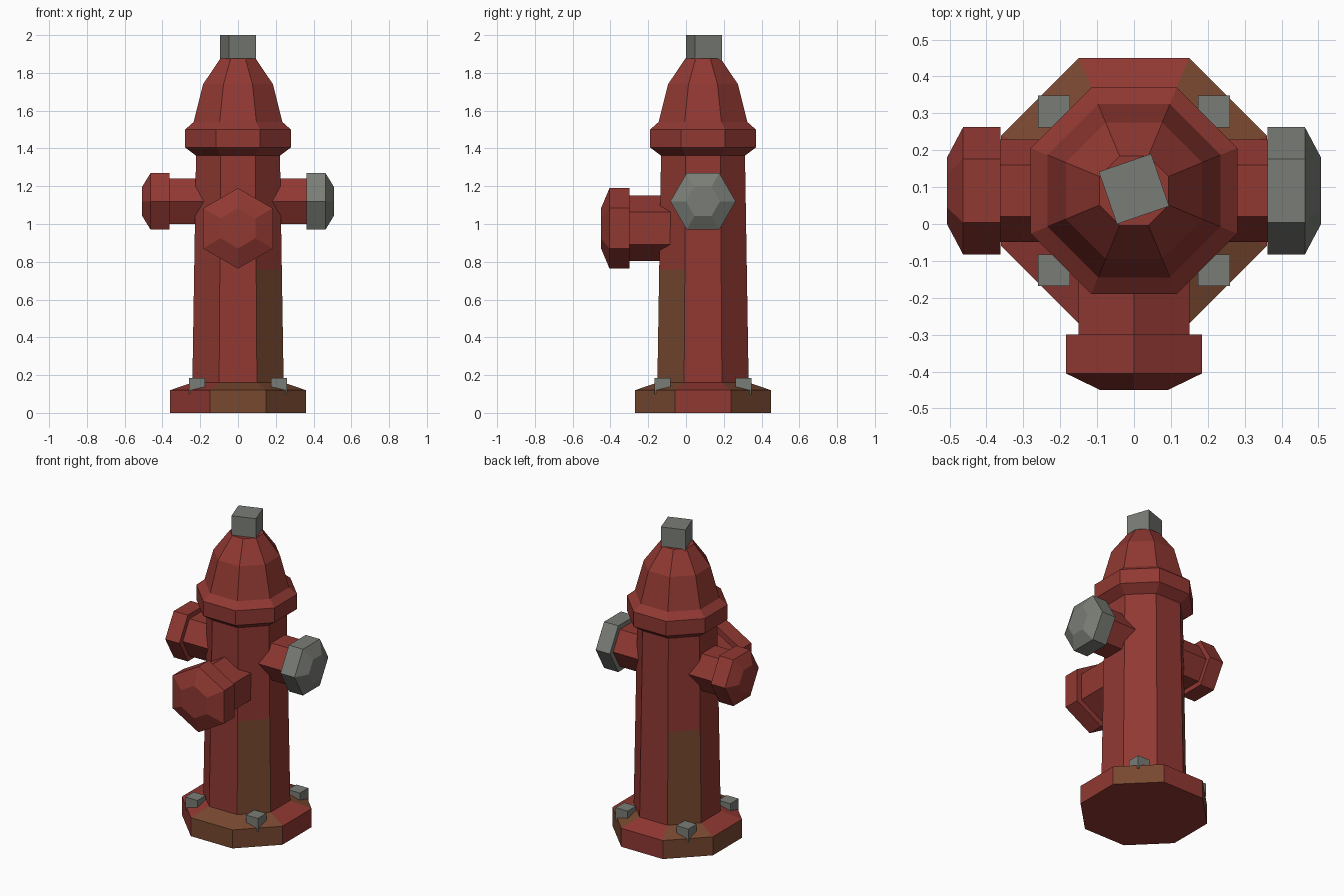
import bpy, bmesh, math
from mathutils import Matrix, Vector

if "Cube" in bpy.data.objects:
    bpy.data.objects.remove(bpy.data.objects["Cube"])

CY = 0.09  # y of the main vertical axis


def material(name, rgb):
    m = bpy.data.materials.new(name)
    m.diffuse_color = (*rgb, 1)
    m.use_nodes = True
    m.node_tree.nodes["Principled BSDF"].inputs["Base Color"].default_value = m.diffuse_color
    return m


RED = material("red paint", (0.283, 0.040, 0.032))
RUST = material("rust brown", (0.188, 0.065, 0.030))
GREY = material("grey metal", (0.195, 0.205, 0.181))


def loft(name, sides, rings, mats, matrix, phase, rule=None):
    """Stack regular polygons (radius, height) along local z and cap the ends."""
    bm = bmesh.new()
    loops = []
    for r, h in rings:
        angles = [phase + i * math.tau / sides for i in range(sides)]
        loops.append([bm.verts.new((r * math.cos(a), r * math.sin(a), h)) for a in angles])
    for a, b in zip(loops, loops[1:]):
        for i in range(sides):
            j = (i + 1) % sides
            bm.faces.new((a[i], a[j], b[j], b[i]))
    bm.faces.new(loops[0][::-1])
    bm.faces.new(loops[-1])
    bm.transform(matrix)
    bm.normal_update()
    if rule:
        for f in bm.faces:
            f.material_index = int(rule(f))
    return finish(name, bm, mats)


def finish(name, bm, mats):
    me = bpy.data.meshes.new(name)
    bm.to_mesh(me)
    bm.free()
    for m in mats:
        me.materials.append(m)
    ob = bpy.data.objects.new(name, me)
    bpy.context.collection.objects.link(ob)
    return ob


def octagon(name, rings, rule=None):
    """Upright eight-sided part; ring sizes are half-widths across the flats."""
    k = 1 / math.cos(math.pi / 8)
    return loft(name, 8, [(a * k, z) for a, z in rings], (RED, RUST),
                Matrix.Translation((0, CY, 0)), math.pi / 8, rule)


def box(name, size, centre, turn, mat):
    bm = bmesh.new()
    bmesh.ops.create_cube(bm, size=1)
    bm.transform(Matrix.Translation(centre) @ Matrix.Rotation(turn, 4, 'Z')
                 @ Matrix.Diagonal((*size, 1)))
    return finish(name, bm, (mat,))


def side_of(f):
    """Compass side of a face: 0 = +x, 2 = +y, 4 = -x, 6 = -y; None if level."""
    n = f.normal
    if abs(n.z) > 0.99:
        return None
    return round(math.atan2(n.y, n.x) / (math.pi / 4)) % 8


def base_rust(f):
    upright = abs(f.normal.z) < 0.1
    return side_of(f) in ((1, 3, 4, 6, 7) if upright else (1, 3, 6, 7))


def barrel_rust(f):
    return side_of(f) in (3, 7) and f.calc_center_median().z < 0.76


# Base flange, barrel and bonnet
octagon("base_flange", [(0.36, 0), (0.36, 0.12), (0.235, 0.163)], base_rust)
octagon("barrel", [(0.242, 0.14), (0.232, 0.76), (0.222, 1.38)], barrel_rust)
octagon("bonnet", [(0.22, 1.36), (0.28, 1.405), (0.28, 1.5), (0.235, 1.54),
                   (0.185, 1.74), (0.094, 1.875)])

# Operating nut on top
box("top_nut", (0.15, 0.15, 0.15), (0, CY + 0.005, 1.925), math.radians(19), GREY)

# Base bolts
for sx in (-1, 1):
    for sy in (-1, 1):
        box("base_bolt", (0.086, 0.086, 0.085), (sx * 0.217, CY + sy * 0.215, 0.1425), 0, GREY)


def nozzle(name, origin, direction, pipe, cap, cap_mat, phase):
    """Hexagonal pipe with a tapered cap, pointing along direction."""
    m = Matrix.Translation(origin) @ Vector(direction).to_track_quat('Z', 'Y').to_matrix().to_4x4()
    loft(name + "_pipe", 6, pipe, (RED,), m, phase)
    loft(name + "_cap", 6, cap, (cap_mat,), m, phase)


# Side outlets: flat sides up, corners towards front and back
for sx, name, mat in ((-1, "left_outlet", RED), (1, "right_outlet", GREY)):
    m = Vector((sx, 0, 0)).to_track_quat('Z', 'Y').to_matrix()
    corner = m.transposed() @ Vector((0, 1, 0))
    nozzle(name, (0, CY, 1.12), (sx, 0, 0), [(0.139, 0.1), (0.139, 0.38)],
           [(0.173, 0.362), (0.173, 0.463), (0.09, 0.507)], mat,
           math.atan2(corner.y, corner.x))

# Large front outlet: corners up and down
m = Vector((0, -1, 0)).to_track_quat('Z', 'Y').to_matrix()
corner = m.transposed() @ Vector((0, 0, 1))
nozzle("front_outlet", (0, 0, 0.977), (0, -1, 0), [(0.173, 0.0), (0.173, 0.32)],
       [(0.213, 0.3), (0.213, 0.405), (0.106, 0.45)], RED, math.atan2(corner.y, corner.x))
